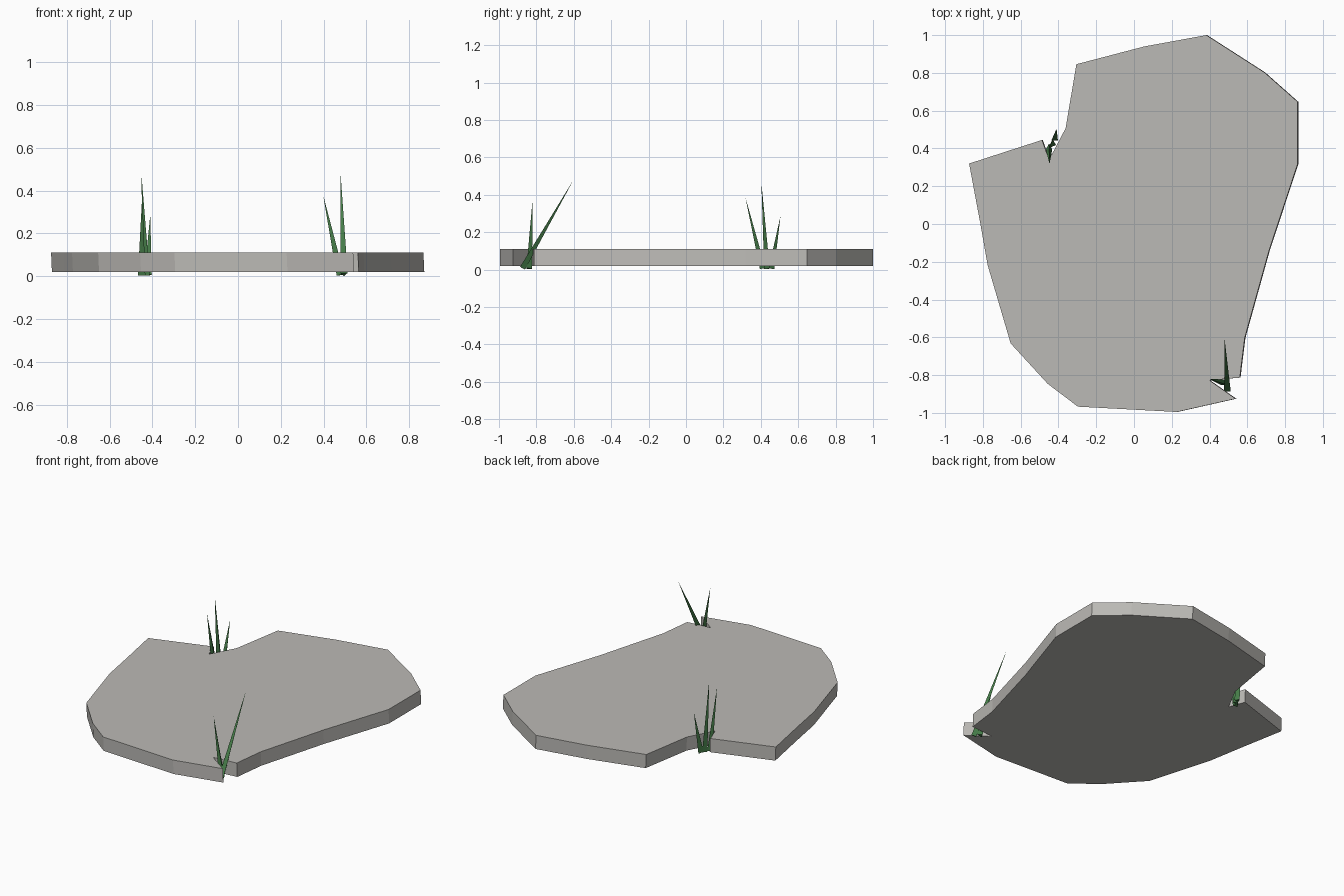
import bpy, bmesh
from mathutils import Vector

if "Cube" in bpy.data.objects:
    bpy.data.objects.remove(bpy.data.objects["Cube"])


def material(name, rgb):
    m = bpy.data.materials.new(name)
    m.diffuse_color = (*rgb, 1)
    m.use_nodes = True
    m.node_tree.nodes["Principled BSDF"].inputs["Base Color"].default_value = m.diffuse_color
    return m


stone = material("stone_grey", (0.50, 0.49, 0.465))
green = material("grass_green", (0.06, 0.20, 0.065))


def add_object(name, bm, mat):
    bmesh.ops.recalc_face_normals(bm, faces=bm.faces)
    me = bpy.data.meshes.new(name)
    bm.to_mesh(me)
    bm.free()
    me.materials.append(mat)
    ob = bpy.data.objects.new(name, me)
    bpy.context.collection.objects.link(ob)
    return ob


# Stone slab: irregular outline with two notches, extruded
outline = [
    (-0.873, 0.32), (-0.487, 0.445), (-0.45, 0.34), (-0.362, 0.507),
    (-0.305, 0.846), (0.055, 0.94), (0.383, 1.0), (0.69, 0.803),
    (0.866, 0.647), (0.866, 0.317), (0.715, -0.14), (0.586, -0.603),
    (0.56, -0.813), (0.40, -0.828), (0.538, -0.925), (0.227, -0.995),
    (-0.297, -0.967), (-0.457, -0.846), (-0.653, -0.632),
    (-0.775, -0.217), (-0.815, 0.01)]
bm = bmesh.new()
top = [bm.verts.new((x, y, 0.11)) for x, y in outline]
low = [bm.verts.new((x + 0.004, y, 0.02)) for x, y in outline]
bm.faces.new(top)
bm.faces.new(low)
n = len(outline)
for i in range(n):
    j = (i + 1) % n
    bm.faces.new((top[i], top[j], low[j], low[i]))
add_object("stone_slab", bm, stone)


# Grass blade: thin three-sided spike leaning from base to tip
def blade(name, base, tip, radius=0.02):
    base, tip = Vector(base), Vector(tip)
    axis = tip - base
    rot = Vector((0, 0, 1)).rotation_difference(axis)
    bm = bmesh.new()
    bmesh.ops.create_cone(bm, cap_ends=True, segments=3, radius1=radius,
                          radius2=0, depth=axis.length)
    for v in bm.verts:
        v.co = base + rot @ (v.co + Vector((0, 0, axis.length / 2)))
    bmesh.ops.remove_doubles(bm, verts=bm.verts, dist=1e-5)
    lowest = min(v.co.z for v in bm.verts)
    for v in bm.verts:
        v.co.z -= min(lowest, 0)
    add_object(name, bm, green)


blades = [
    ("back_blade_1", (-0.45, 0.405, 0.005), (-0.447, 0.318, 0.385)),
    ("back_blade_2", (-0.43, 0.428, 0.004), (-0.45, 0.403, 0.465)),
    ("back_blade_3", (-0.42, 0.452, 0.006), (-0.41, 0.505, 0.285)),
    ("front_blade_1", (0.478, -0.843, 0.006), (0.398, -0.82, 0.378)),
    ("front_blade_2", (0.495, -0.878, 0.009), (0.479, -0.602, 0.478)),
]
for b in blades:
    blade(*b)
